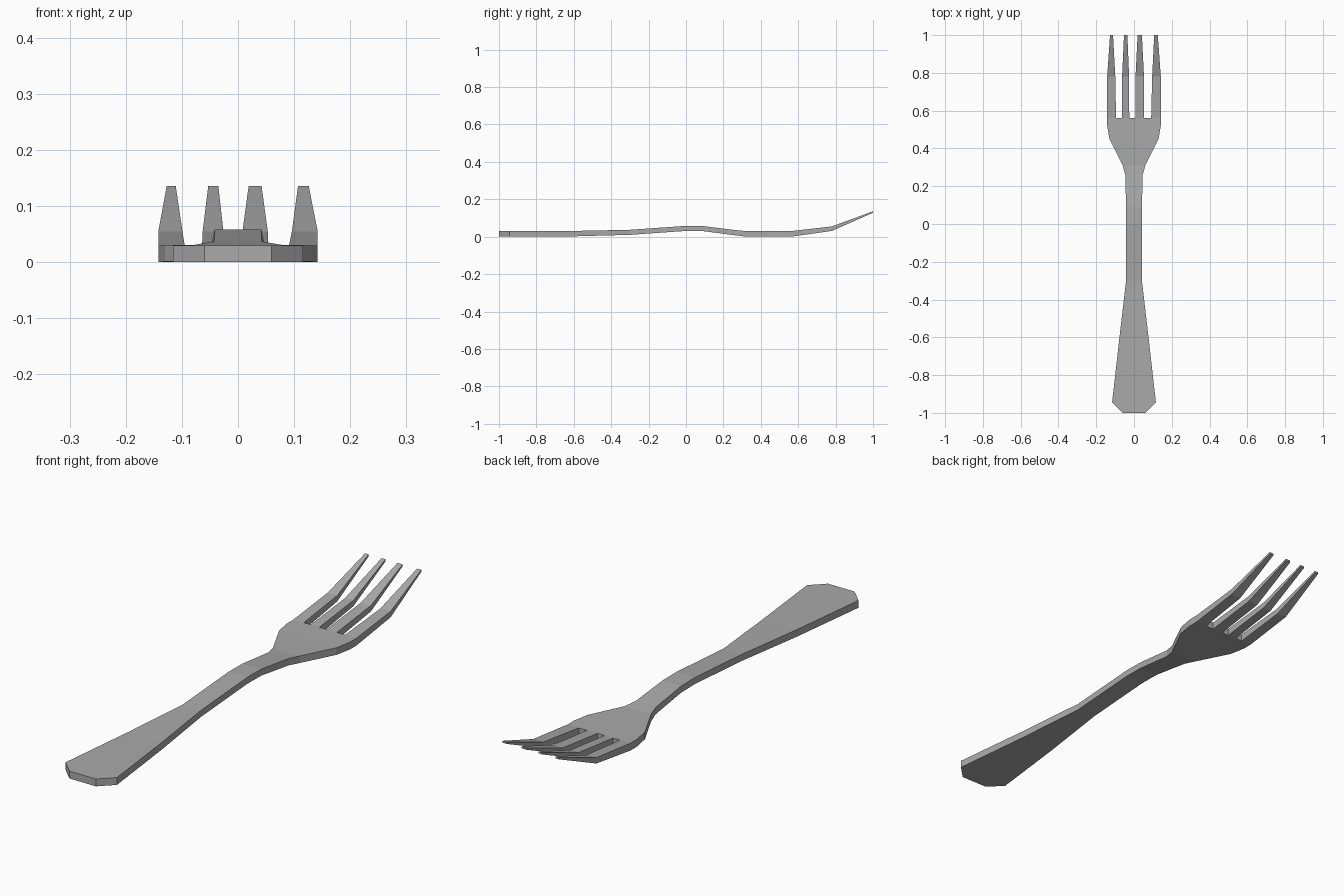
import bpy, bmesh

if "Cube" in bpy.data.objects:
    bpy.data.objects.remove(bpy.data.objects["Cube"])

# Stations along the handle and head: y, half width, underside z, top z
BODY = [
    (-1.0, 0.06, 0.0, 0.030),
    (-0.945, 0.116, 0.0, 0.030),
    (-0.60, 0.077, 0.002, 0.031),
    (-0.30, 0.042, 0.010, 0.037),
    (0.0, 0.042, 0.031, 0.058),
    (0.09, 0.042, 0.030, 0.057),
    (0.26, 0.046, 0.008, 0.036),
    (0.31, 0.060, 0.002, 0.031),
    (0.45, 0.130, 0.001, 0.030),
    (0.52, 0.142, 0.0, 0.030),
    (0.56, 0.142, 0.0, 0.030),
]
# Tine edges at root, bend and tip: (left, right)
TINES = [
    [(-0.142, -0.095), (-0.142, -0.099), (-0.127, -0.111)],
    [(-0.064, -0.025), (-0.063, -0.026), (-0.053, -0.035)],
    [(0.007, 0.054), (0.008, 0.053), (0.019, 0.042)],
    [(0.091, 0.142), (0.096, 0.142), (0.107, 0.126)],
]
BENDS = [(0.78, 0.031, 0.055), (1.0, 0.128, 0.136)]

bm = bmesh.new()


def column(x, y, lo, hi):
    """Pair of vertices: underside and top."""
    return bm.verts.new((x, y, lo)), bm.verts.new((x, y, hi))


def wall(a, b):
    bm.faces.new((a[0], b[0], b[1], a[1]))


def segment(near, far):
    """Slab between two rows of columns, with outer side walls."""
    ring = near + far[::-1]
    bm.faces.new([c[1] for c in ring])
    bm.faces.new([c[0] for c in reversed(ring)])
    wall(near[-1], far[-1])
    wall(far[0], near[0])


# Handle, neck and head; the last row is divided at the tine roots
rows = [[column(-w, y, lo, hi), column(w, y, lo, hi)] for y, w, lo, hi in BODY[:-1]]
y, w, lo, hi = BODY[-1]
rows.append([column(x, y, lo, hi) for t in TINES for x in t[0]])
for near, far in zip(rows, rows[1:]):
    segment(near, far)
wall(*rows[0])

# Tines and the slot ends between them
roots = rows[-1]
for i, tine in enumerate(TINES):
    prev = roots[2 * i:2 * i + 2]
    for xs, (y, lo, hi) in zip(tine[1:], BENDS):
        row = [column(x, y, lo, hi) for x in xs]
        segment(prev, row)
        prev = row
    wall(prev[1], prev[0])
    if i < 3:
        wall(roots[2 * i + 2], roots[2 * i + 1])

bmesh.ops.recalc_face_normals(bm, faces=bm.faces[:])
mesh = bpy.data.meshes.new("fork")
bm.to_mesh(mesh)
bm.free()

# Dark grey metal
metal = bpy.data.materials.new("dark_metal")
metal.diffuse_color = (0.4, 0.4, 0.4, 1.0)
metal.use_nodes = True
metal.node_tree.nodes["Principled BSDF"].inputs["Base Color"].default_value = metal.diffuse_color
mesh.materials.append(metal)
bpy.context.collection.objects.link(bpy.data.objects.new("fork", mesh))
